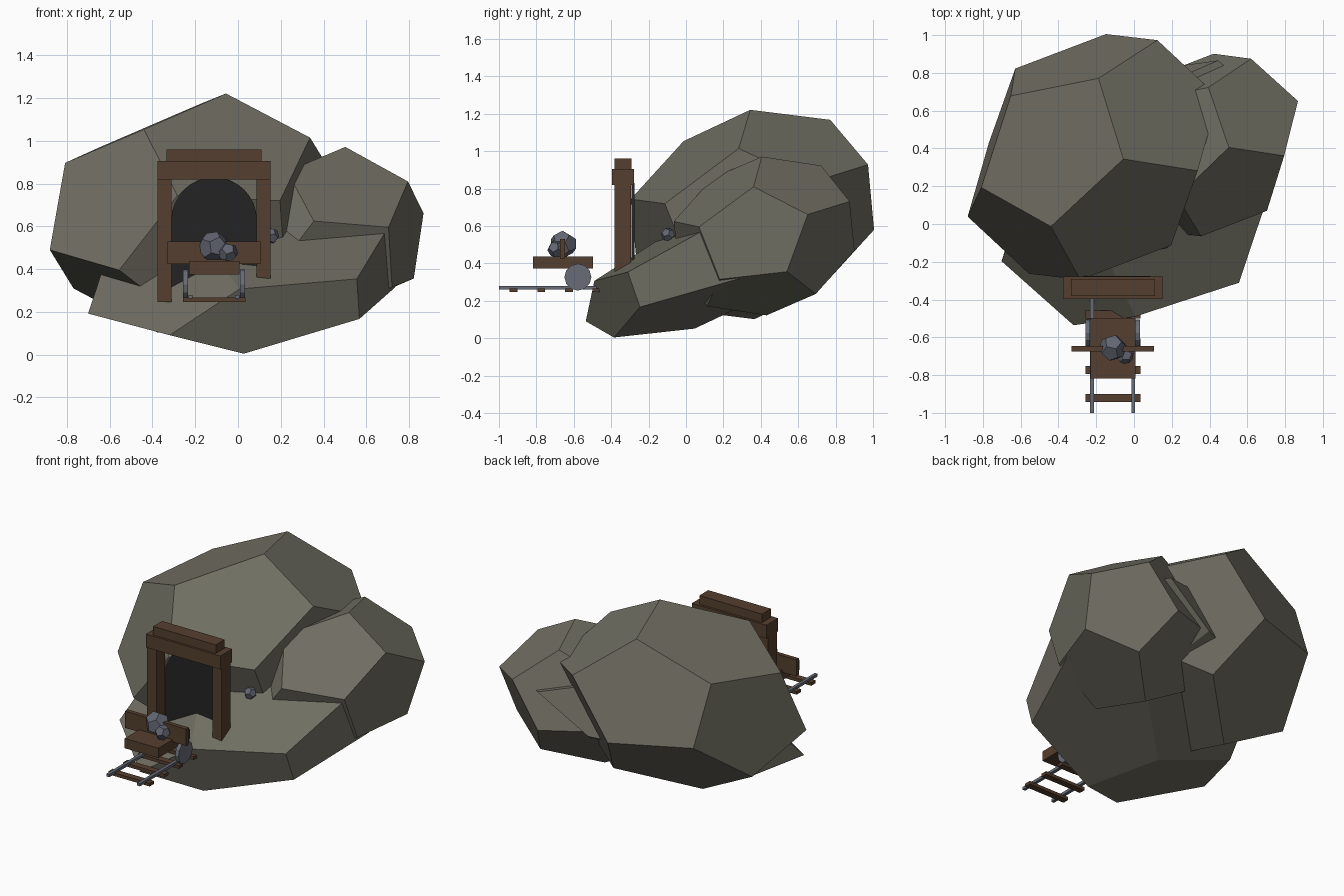
import bpy, bmesh, math
from mathutils import Vector, Matrix, Euler

if "Cube" in bpy.data.objects:
    bpy.data.objects.remove(bpy.data.objects["Cube"])

PHI = (1 + 5 ** 0.5) / 2


def material(name, rgb):
    m = bpy.data.materials.new(name)
    lin = [((c / 255 + 0.055) / 1.055) ** 2.4 for c in rgb]
    m.diffuse_color = (*lin, 1)
    m.use_nodes = True
    m.node_tree.nodes["Principled BSDF"].inputs["Base Color"].default_value = m.diffuse_color
    return m


STONE = material("stone", (112, 110, 98))
WOOD = material("wood", (84, 62, 46))
DARK = material("tunnel_dark", (36, 36, 36))
METAL = material("rail_metal", (104, 108, 118))
ORE = material("ore_grey", (98, 102, 114))


def finish(name, bm, mat):
    bmesh.ops.recalc_face_normals(bm, faces=bm.faces)
    me = bpy.data.meshes.new(name)
    bm.to_mesh(me)
    bm.free()
    me.materials.append(mat)
    ob = bpy.data.objects.new(name, me)
    bpy.context.collection.objects.link(ob)
    return ob


def dodecahedron(name, centre, basis, mat):
    """Twelve-sided boulder, stretched and turned by a 3x3 basis."""
    pts = [Vector((x, y, z)) for x in (-1, 1) for y in (-1, 1) for z in (-1, 1)]
    for a in (-1, 1):
        for b in (-1, 1):
            p, q = a / PHI, b * PHI
            pts += [Vector((0, p, q)), Vector((p, q, 0)), Vector((q, 0, p))]
    bm = bmesh.new()
    for p in pts:
        bm.verts.new(Vector(centre) + basis @ p)
    bmesh.ops.convex_hull(bm, input=bm.verts)
    bmesh.ops.dissolve_limit(bm, angle_limit=0.02, verts=bm.verts, edges=bm.edges)
    return finish(name, bm, mat)


def boulder(name, centre, b, c, d):
    """Boulder placed by its centre and the three corners around one corner."""
    src = Matrix(((0, 1 / PHI, PHI), (1 / PHI, PHI, 0), (PHI, 0, 1 / PHI))).transposed()
    o = Vector(centre)
    dst = Matrix([Vector(v) - o for v in (b, c, d)]).transposed()
    return dodecahedron(name, centre, dst @ src.inverted(), STONE)


def ore(name, centre, radius, turn):
    basis = Euler(turn).to_matrix() * (radius / 3 ** 0.5)
    return dodecahedron(name, centre, basis, ORE)


def box(name, x, y, z, mat):
    bm = bmesh.new()
    bmesh.ops.create_cube(bm, size=1)
    for v in bm.verts:
        v.co = [(r[0] + r[1]) / 2 + c * (r[1] - r[0]) for r, c in zip((x, y, z), v.co)]
    return finish(name, bm, mat)


# Hill made of three boulders
boulder("main_boulder", (-.216, .355, .662),
        (-.188, .771, 1.168), (-.44, -.013, 1.054), (.337, .282, 1.015))
boulder("side_boulder", (.388, .418, .547),
        (.795, .361, .81), (.23, .142, .857), (.394, .723, .923))
boulder("ledge_boulder", (.063, .165, .393),
        (.007, -.49, .307), (.716, .167, .618), (.568, -.246, .167))

# Tunnel mouth: thin arched plate
CX = -.112
bm = bmesh.new()
outline = [(CX - .2, .25), (CX + .2, .25)]
outline += [(CX + .2 * math.cos(math.pi * i / 16), .63 + .2 * math.sin(math.pi * i / 16))
            for i in range(17)]
face = bm.faces.new([bm.verts.new((x, -.291, z)) for x, z in outline])
ext = bmesh.ops.extrude_face_region(bm, geom=[face])
bmesh.ops.translate(bm, vec=(0, .015, 0),
                    verts=[g for g in ext["geom"] if isinstance(g, bmesh.types.BMVert)])
finish("tunnel_mouth", bm, DARK)

# Timber frame
for side, s in (("left", -1), ("right", 1)):
    px = CX + s * .231
    box(side + "_post", (px - .033, px + .033), (-.382, -.294), (.245, .82), WOOD)
box("lintel", (CX - .264, CX + .264), (-.396, -.277), (.82, .905), WOOD)
box("lintel_cap", (CX - .222, CX + .222), (-.382, -.292), (.905, .96), WOOD)

# Track
for i in range(4):
    y = -.922 + i * .148
    box("sleeper", (-.257, .034), (y - .021, y + .021), (.247, .267), WOOD)
for x in (-.222, -.004):
    box("rail", (x - .01, x + .01), (-1, -.38), (.262, .28), METAL)

# Cart with one pair of wheels and a cross board
box("cart_bed", (-.23, .008), (-.818, -.497), (.374, .437), WOOD)
box("cart_board", (-.33, .105), (-.674, -.646), (.423, .53), WOOD)
for x in (-.245, .021):
    bm = bmesh.new()
    bmesh.ops.create_cone(bm, cap_ends=True, segments=12, radius1=.072, radius2=.072, depth=.024,
                          matrix=Matrix.Translation((x, -.578, .327)) @ Matrix.Rotation(math.pi / 2, 4, 'Y'))
    finish("wheel", bm, METAL)

# Ore
ore("ore_large", (-.112, -.656, .503), .074, (.5, .2, .3))
ore("ore_small", (-.048, -.695, .478), .047, (.2, .7, 1.0))
ore("loose_ore", (.155, -.097, .555), .038, (.9, .3, .4))
